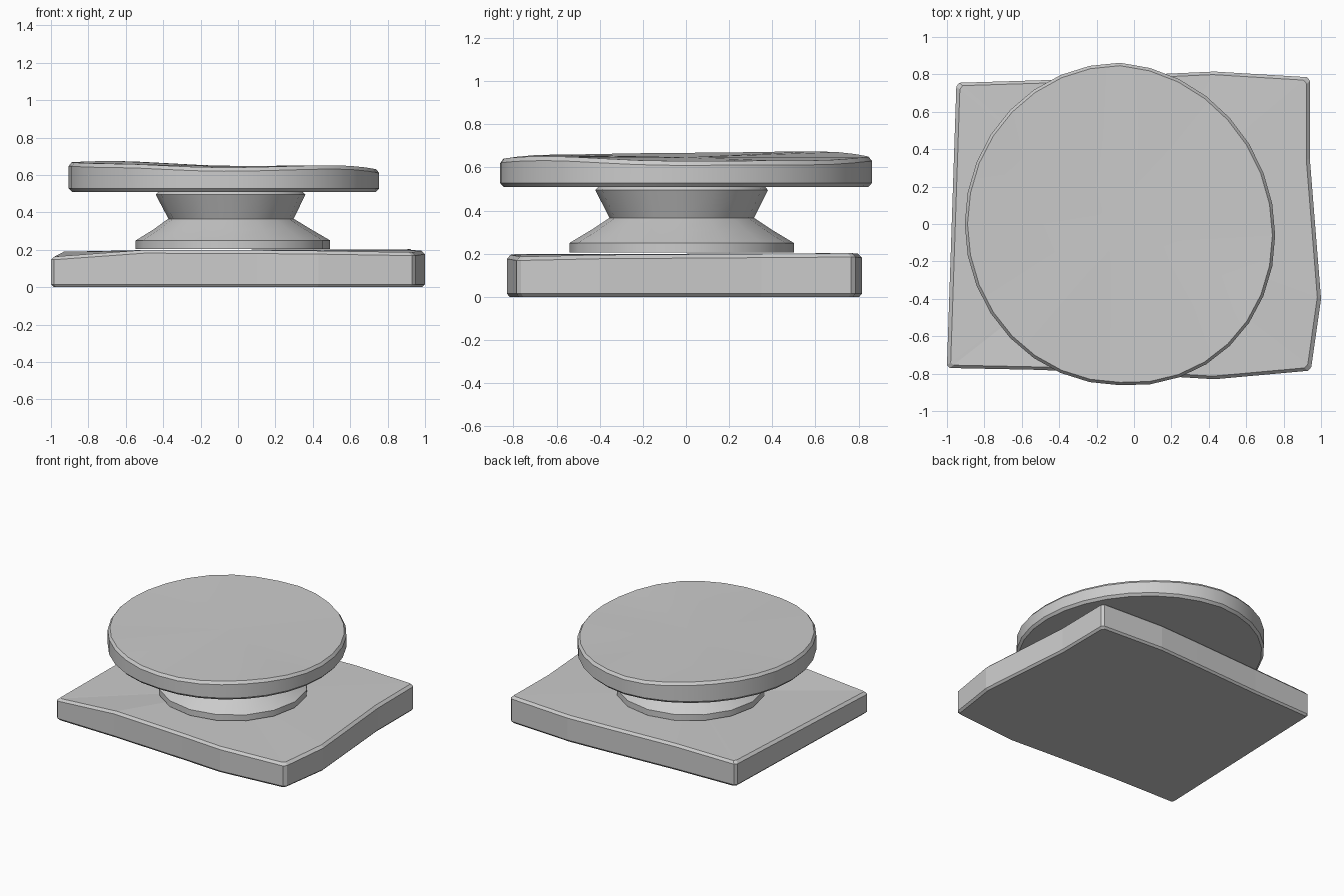
import bpy, bmesh
from math import sin, cos, pi, radians

if "Cube" in bpy.data.objects:
    bpy.data.objects.remove(bpy.data.objects["Cube"])


def loft(name, rings, top=None, smooth=None):
    """Skin rings of equal length; cap the bottom, fan or cap the top."""
    bm = bmesh.new()
    loops = [[bm.verts.new(p) for p in ring] for ring in rings]
    n = len(loops[0])
    for a, b in zip(loops, loops[1:]):
        for i in range(n):
            j = (i + 1) % n
            bm.faces.new((a[i], a[j], b[j], b[i]))
    bm.faces.new(loops[0][::-1])
    if top:
        c = bm.verts.new(top)
        for i in range(n):
            bm.faces.new((loops[-1][i], loops[-1][(i + 1) % n], c))
    else:
        bm.faces.new(loops[-1])
    bmesh.ops.recalc_face_normals(bm, faces=bm.faces)
    mesh = bpy.data.meshes.new(name)
    bm.to_mesh(mesh)
    bm.free()
    ob = bpy.data.objects.new(name, mesh)
    bpy.context.collection.objects.link(ob)
    if smooth:
        bpy.ops.object.select_all(action='DESELECT')
        ob.select_set(True)
        bpy.context.view_layer.objects.active = ob
        bpy.ops.object.shade_smooth_by_angle(angle=radians(smooth))
    return ob


# Base: uneven slab outline (x, y, top height), chamfered at corners and rims
outline = [(-1.0, -.755, .165), (-.985, -.77, .165), (-.5, -.78, .2),
           (.1, -.81, .198), (.43, -.83, .195), (.93, -.785, .187),
           (.948, -.765, .187), (1.0, -.4, .195), (.94, .35, .2),
           (.942, .765, .203), (.925, .785, .203), (.43, .815, .2),
           (.1, .80, .2), (-.45, .77, .2), (-.935, .755, .19),
           (-.95, .735, .19)]


def slab_ring(scale, height):
    return [(x * scale, y * scale, height(t)) for x, y, t in outline]


loft("base", [slab_ring(.985, lambda t: 0),
              slab_ring(1, lambda t: .015),
              slab_ring(1, lambda t: t - .018),
              slab_ring(.98, lambda t: t)], top=(-.03, -.02, .2))

# Neck: waisted turned profile (radius, height, centre x)
profile = [(.52, .205, -.027), (.52, .25, -.027), (.42, .31, -.03),
           (.345, .36, -.037), (.335, .366, -.037), (.40, .495, -.04),
           (.385, .512, -.04)]
SIDES = 16
loft("neck", [[(cx + r * cos(2 * pi * i / SIDES),
                -.02 + r * sin(2 * pi * i / SIDES), z)
               for i in range(SIDES)] for r, z, cx in profile], smooth=30)

# Seat: slightly warped disc with a wavy top, heights every 45 degrees
heights = [.63, .632, .65, .675, .668, .66, .64, .652]
N = 32


def disc_ring(scale, height):
    pts = []
    for i in range(N):
        a = 2 * pi * i / N
        k, f = divmod(i * 8 / N, 1)
        f = f * f * (3 - 2 * f)
        top = heights[int(k)] * (1 - f) + heights[int(k + 1) % 8] * f
        pts.append((-.075 + .83 * scale * cos(a),
                    .862 * scale * sin(a) - .06 * max(0, cos(a)),
                    height(top)))
    return pts


loft("seat", [disc_ring(.98, lambda t: .51),
              disc_ring(1, lambda t: .528),
              disc_ring(1, lambda t: t - .02),
              disc_ring(.982, lambda t: t)], top=(-.075, 0, .647), smooth=30)
